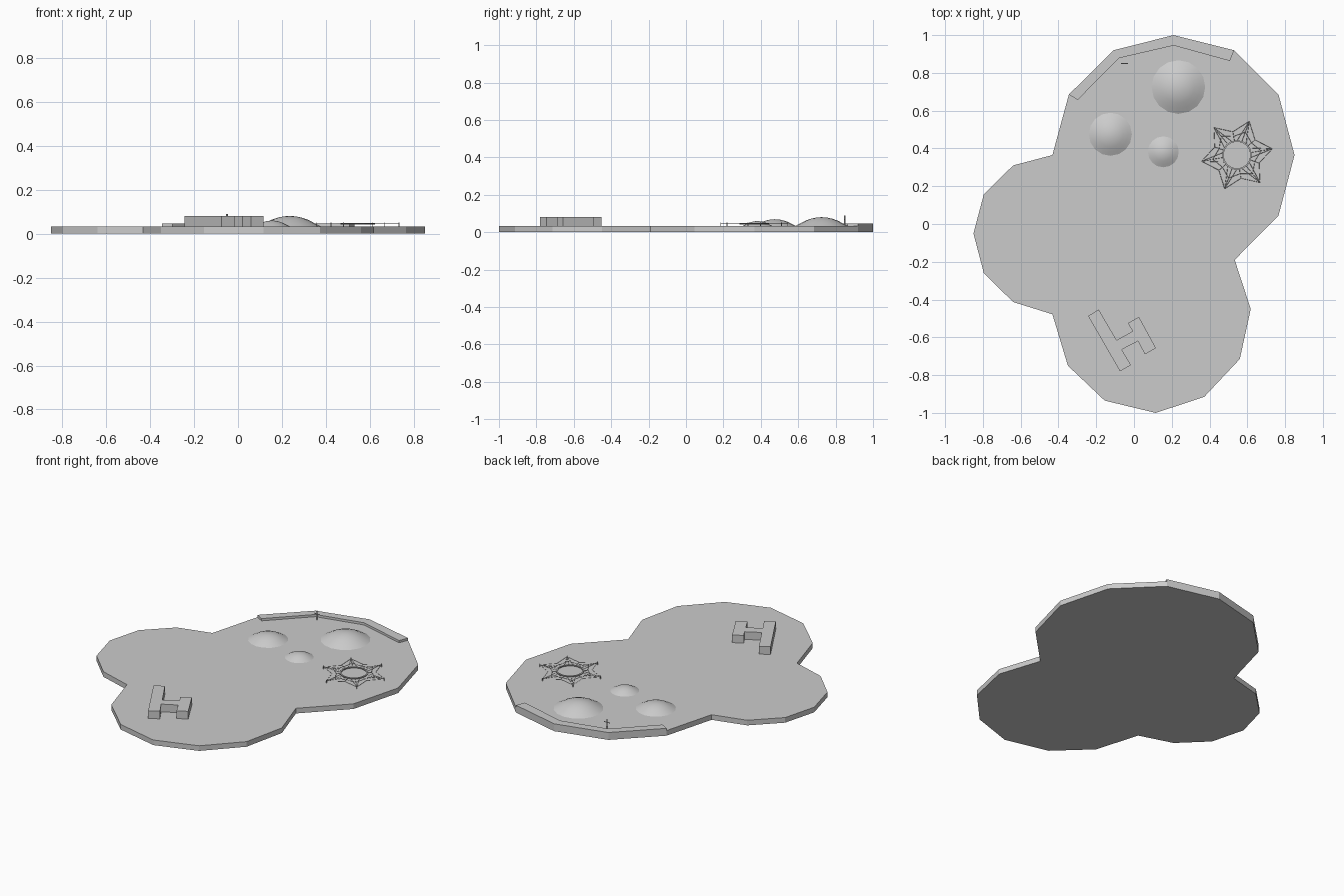
import bpy, bmesh, math
from mathutils import Vector

if "Cube" in bpy.data.objects:
    bpy.data.objects.remove(bpy.data.objects["Cube"])

TOP = 0.032      # top of the base plate
NET = 0.045      # height of the cable canopy


def make_object(name, bm):
    bmesh.ops.recalc_face_normals(bm, faces=bm.faces)
    mesh = bpy.data.meshes.new(name)
    bm.to_mesh(mesh)
    bm.free()
    obj = bpy.data.objects.new(name, mesh)
    bpy.context.collection.objects.link(obj)
    return obj


def extrude_outline(name, points, z0, z1):
    bm = bmesh.new()
    face = bm.faces.new([bm.verts.new((x, y, z0)) for x, y in points])
    new = bmesh.ops.extrude_face_region(bm, geom=[face])["geom"]
    top = [v for v in new if isinstance(v, bmesh.types.BMVert)]
    bmesh.ops.translate(bm, verts=top, vec=(0, 0, z1 - z0))
    # extrusion keeps the first face as the underside
    if not face.is_valid:
        bmesh.ops.holes_fill(bm, edges=bm.edges)
    return make_object(name, bm)


def add_rod(bm, a, b, r, sides=4):
    a, b = Vector(a), Vector(b)
    d = b - a
    rot = d.to_track_quat('Z', 'Y').to_matrix().to_4x4()
    rot.translation = (a + b) / 2
    bmesh.ops.create_cone(bm, cap_ends=True, segments=sides, radius1=r,
                          radius2=r, depth=d.length, matrix=rot)


def lathe(name, profile, sides, location, closed=False):
    bm = bmesh.new()
    verts = [bm.verts.new((r, 0, z)) for r, z in profile]
    edges = [bm.edges.new(p) for p in zip(verts, verts[1:])]
    if closed:
        edges.append(bm.edges.new((verts[-1], verts[0])))
    bmesh.ops.spin(bm, geom=verts + edges, cent=(0, 0, 0), axis=(0, 0, 1),
                   angle=math.tau, steps=sides)
    bmesh.ops.remove_doubles(bm, verts=bm.verts, dist=1e-5)
    obj = make_object(name, bm)
    obj.location = location
    return obj


# Base plate made of three merged twelve-sided lobes
outline = [(0.21, 1.0), (0.53, 0.92), (0.765, 0.685), (0.85, 0.365),
           (0.765, 0.045), (0.533, -0.19), (0.618, -0.45), (0.56, -0.715),
           (0.372, -0.915), (0.115, -1.0), (-0.155, -0.935), (-0.35, -0.75),
           (-0.432, -0.478), (-0.64, -0.413), (-0.795, -0.26), (-0.85, -0.05),
           (-0.795, 0.157), (-0.64, 0.31), (-0.432, 0.365), (-0.345, 0.685),
           (-0.108, 0.92)]
extrude_outline("base_plate", outline, 0, TOP)

# Low kerb along the back rim
kerb = [(-0.345, 0.685), (-0.108, 0.92), (0.21, 1.0), (0.53, 0.92),
        (0.508, 0.863), (0.21, 0.945), (-0.08, 0.878), (-0.298, 0.657)]
extrude_outline("back_kerb", kerb, TOP, 0.046)

# H-plan building
building = [(-0.243, -0.487), (-0.187, -0.453), (-0.092, -0.615),
            (-0.006, -0.567), (-0.033, -0.525), (0.026, -0.492),
            (0.116, -0.657), (0.058, -0.69), (0.021, -0.62),
            (-0.065, -0.665), (-0.016, -0.747), (-0.074, -0.78)]
extrude_outline("building", building, TOP, 0.08)

# Rounded mounds
dome = [(1, 0), (0.82, 0.28), (0.6, 0.62), (0.4, 0.83), (0.2, 0.96), (0, 1)]
for name, x, y, r, h in (("large_mound", 0.235, 0.725, 0.142, 0.048),
                         ("medium_mound", -0.125, 0.475, 0.114, 0.037),
                         ("small_mound", 0.155, 0.382, 0.082, 0.027)):
    obj = lathe(name, [(r * a, h * b) for a, b in dome], 16, (x, y, TOP))
    obj.data.polygons.foreach_set("use_smooth", [True] * len(obj.data.polygons))

# Star canopy: ring, posts, and a net of cables
CX, CY = 0.545, 0.365
lathe("canopy_ring", [(0.071, -0.003), (0.079, -0.003), (0.079, 0.003),
                      (0.071, 0.003)], 16, (CX, CY, NET), True)


def polar(deg, r, z=NET):
    a = math.radians(deg)
    return Vector((CX + r * math.cos(a), CY + r * math.sin(a), z))


posts, cables = bmesh.new(), bmesh.new()
for k in range(6):
    a = 10 + 60 * k
    tip, valley, prev = polar(a, 0.19), polar(a + 30, 0.125), polar(a - 30, 0.125)
    add_rod(posts, polar(a, 0.19, TOP), polar(a, 0.19, 0.051), 0.002, 6)
    for off in (-20, 0, 20):
        add_rod(cables, polar(a + off, 0.075), tip, 0.0008)
    add_rod(cables, tip, valley, 0.0008)
    add_rod(cables, tip, prev, 0.0008)
    add_rod(cables, polar(a + 30, 0.075), valley, 0.0008)
    mid = polar(a, 0.13)
    add_rod(cables, mid, polar(a + 30, 0.1), 0.0008)
    add_rod(cables, mid, polar(a - 30, 0.1), 0.0008)
make_object("canopy_posts", posts)
make_object("canopy_cables", cables)

# Small signpost by the kerb
sign = bmesh.new()
add_rod(sign, (-0.05, 0.85, TOP), (-0.05, 0.85, 0.088), 0.004, 8)
add_rod(sign, (-0.069, 0.85, 0.068), (-0.031, 0.85, 0.068), 0.0025, 6)
make_object("signpost", sign)
